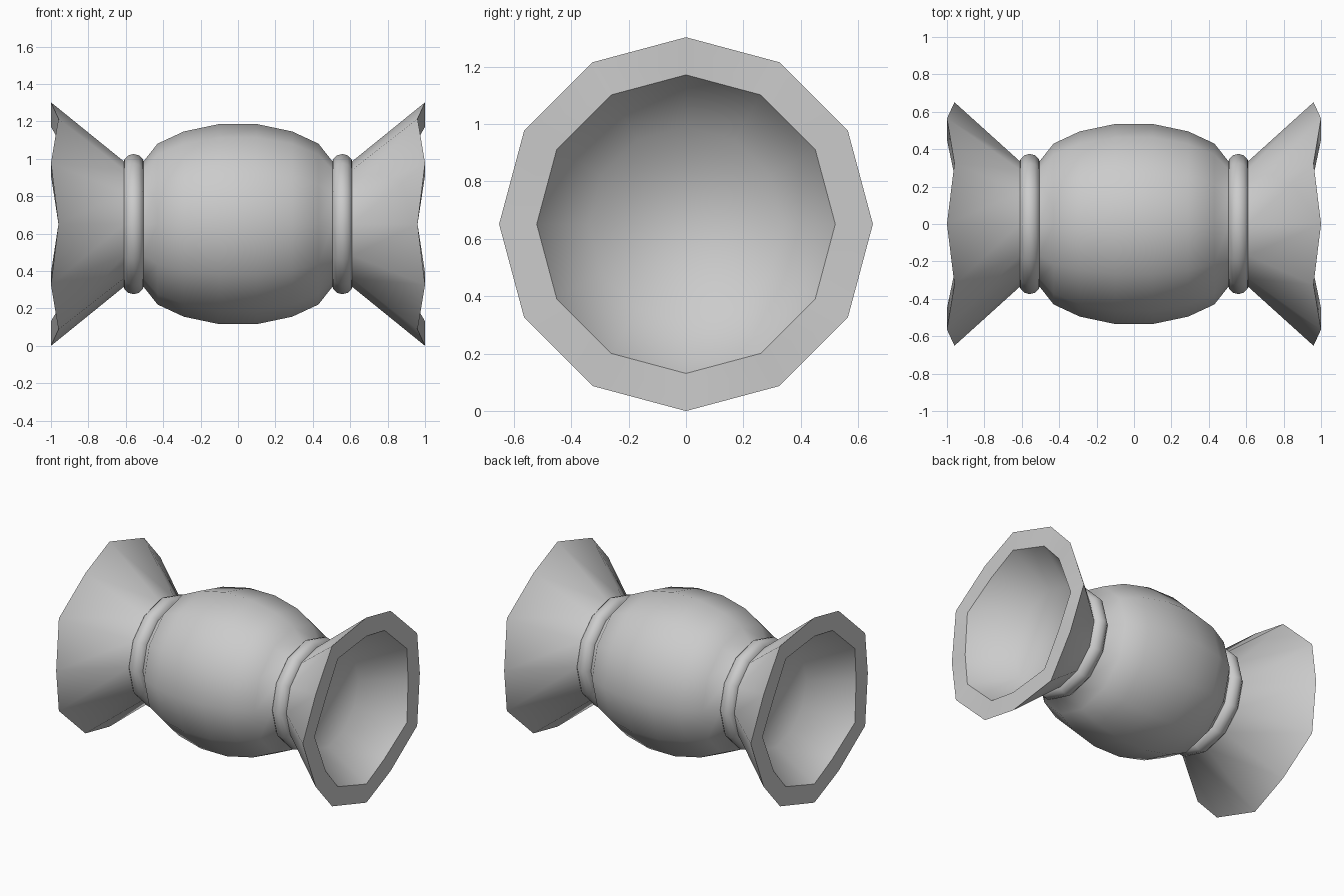
import bpy, bmesh
from math import sin, cos, pi, radians

old = bpy.data.objects.get("Cube")
if old:
    bpy.data.objects.remove(old, do_unlink=True)

SIDES = 12
CENTRE_Z = 0.651

wrap = bpy.data.materials.new("wrapper_grey")
wrap.use_nodes = True
grey = (0.6, 0.6, 0.6, 1)
wrap.diffuse_color = grey
wrap.node_tree.nodes["Principled BSDF"].inputs["Base Color"].default_value = grey

# Half profile from the middle outwards: x, radius, zigzag depth
half = [(0.1, 0.535, 0), (0.29, 0.495, 0), (0.43, 0.43, 0), (0.505, 0.335, 0),
        (0.61, 0.335, 0), (1.0, 0.651, 0.04), (1.0, 0.52, 0.04), (0.7, 0.34, 0)]
profile = [(-x, r, -d) for x, r, d in reversed(half)] + half

# Wrapped body with flared, hollow ends
bm = bmesh.new()
loops = []
for x, r, d in profile:
    loops.append([bm.verts.new((x - d * (i % 2),
                                r * sin(2 * pi * i / SIDES),
                                CENTRE_Z + r * cos(2 * pi * i / SIDES)))
                  for i in range(SIDES)])
for a, b in zip(loops, loops[1:]):
    for i in range(SIDES):
        j = (i + 1) % SIDES
        bm.faces.new((a[i], a[j], b[j], b[i]))
for end in (loops[0], loops[-1]):
    bm.faces.new(end)
bmesh.ops.recalc_face_normals(bm, faces=bm.faces)
for f in bm.faces:
    f.smooth = True

# Crisp edges on both sides of each flared rim
for loop in (loops[1], loops[2], loops[-3], loops[-2]):
    for i in range(SIDES):
        bm.edges.get((loop[i], loop[(i + 1) % SIDES])).smooth = False

mesh = bpy.data.meshes.new("candy_wrapper")
bm.to_mesh(mesh)
bm.free()
mesh.materials.append(wrap)
body = bpy.data.objects.new("candy_wrapper", mesh)
bpy.context.collection.objects.link(body)

# Ties around the two necks
for name, side in (("left_tie", 1), ("right_tie", -1)):
    bpy.ops.mesh.primitive_torus_add(
        major_segments=SIDES, minor_segments=12,
        major_radius=0.318, minor_radius=0.057,
        location=(side * 0.558, 0, CENTRE_Z), rotation=(0, radians(90), 0))
    tie = bpy.context.object
    tie.name = name
    tie.data.materials.append(wrap)
    bpy.ops.object.shade_smooth()
